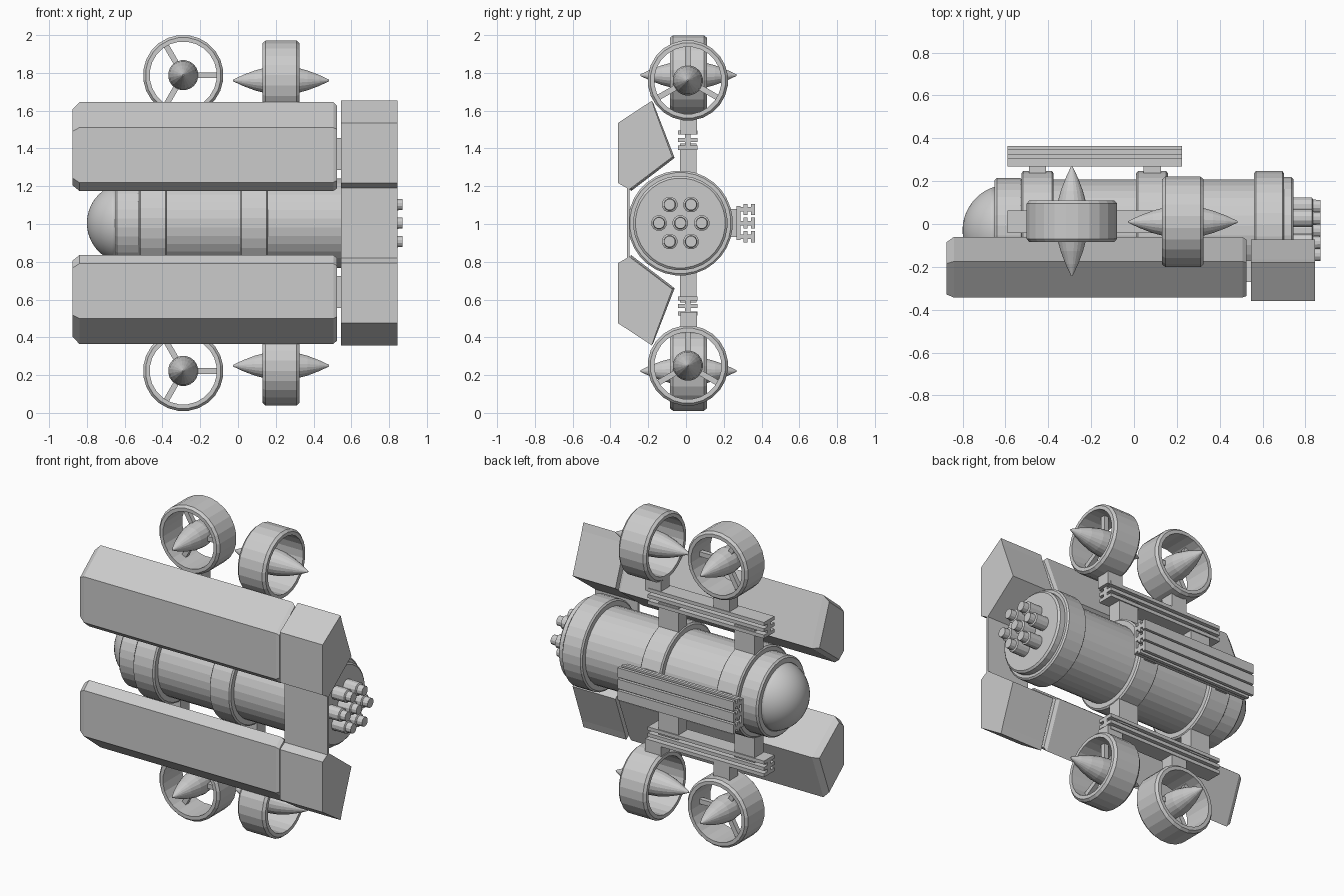
import bpy, bmesh, math
from mathutils import Vector

if "Cube" in bpy.data.objects:
    bpy.data.objects.remove(bpy.data.objects["Cube"], do_unlink=True)

grey = bpy.data.materials.new("plain_grey")
grey.use_nodes = True
COLOUR = (0.6, 0.6, 0.6, 1)
grey.diffuse_color = COLOUR
grey.node_tree.nodes["Principled BSDF"].inputs["Base Color"].default_value = COLOUR

MID = 1.005          # height of the hull axis
HULL = (0, -0.03, MID)


def finish(bm, name, smooth=False):
    bmesh.ops.recalc_face_normals(bm, faces=bm.faces)
    mesh = bpy.data.meshes.new(name)
    bm.to_mesh(mesh)
    bm.free()
    mesh.materials.append(grey)
    for p in mesh.polygons:
        p.use_smooth = smooth
    ob = bpy.data.objects.new(name, mesh)
    bpy.context.collection.objects.link(ob)
    return ob


def loft(bm, rings, closed=False):
    """Skin equal-sized rings of points, capping the ends unless closed."""
    rows = [[bm.verts.new(p) for p in ring] for ring in rings]
    n = len(rows[0])
    pairs = list(zip(rows, rows[1:])) + ([(rows[-1], rows[0])] if closed else [])
    for a, b in pairs:
        for i in range(n):
            j = (i + 1) % n
            bm.faces.new((a[i], a[j], b[j], b[i]))
    if not closed:
        bm.faces.new(rows[0])
        bm.faces.new(rows[-1])


def lathe(name, profile, centre, axis="x", segs=32, closed=False, smooth=False):
    """Turn (along, radius) points about the x or y axis."""
    c = Vector(centre)
    rings = []
    for t, r in profile:
        ring = []
        for i in range(segs):
            a = math.tau * (i + 0.5) / segs
            u, v = r * math.cos(a), r * math.sin(a)
            ring.append(c + Vector((t, u, v) if axis == "x" else (u, t, v)))
        rings.append(ring)
    bm = bmesh.new()
    loft(bm, rings, closed)
    return finish(bm, name, smooth)


def prism(name, section, x0, x1, side=1, chamfer=(0, 0)):
    """Extrude a (y, height above hull axis) section along x, with chamfered ends."""
    cy = sum(p[0] for p in section) / len(section)
    cz = sum(p[1] for p in section) / len(section)

    def ring(x, k):
        return [(x, cy + (y - cy) * k, MID + side * (cz + (z - cz) * k)) for y, z in section]
    stations = [(x0, 1), (x1, 1)]
    if chamfer[0]:
        stations = [(x0, 0.86), (x0 + chamfer[0], 1), (x1 - chamfer[1], 1), (x1, 0.93)]
    bm = bmesh.new()
    loft(bm, [ring(x, k) for x, k in stations])
    return finish(bm, name)


def block(name, x0, x1, y0, y1, h0, h1, side=1):
    return prism(name, [(y0, h0), (y1, h0), (y1, h1), (y0, h1)], x0, x1, side)


def strut(name, centre, axis, angle, r0, r1, w=0.015):
    """Square spoke from hub to duct."""
    c = Vector(centre)
    if axis == "y":
        d = Vector((math.cos(angle), 0, math.sin(angle)))
        n = Vector((0, 1, 0))
    else:
        d = Vector((0, math.cos(angle), math.sin(angle)))
        n = Vector((1, 0, 0))
    s = d.cross(n)
    bm = bmesh.new()
    loft(bm, [[c + d * r + s * w * i + n * w * j
               for i, j in ((-1, -1), (1, -1), (1, 1), (-1, 1))] for r in (r0, r1)])
    finish(bm, name)


# Pressure hull with dome, collars and end cap
lathe("hull_tube", [(-0.58, 0.238), (0.62, 0.238)], HULL)
lathe("front_flange", [(-0.65, 0.235), (-0.64, 0.245), (-0.53, 0.245), (-0.52, 0.238)], HULL)
dome = [(-0.585 - 0.215 * math.cos(a), 0.215 * math.sin(a))
        for a in (0.02 + 1.27 * i / 10 for i in range(11))]
lathe("dome", dome, HULL, smooth=True)
for i, (x0, x1) in enumerate(((-0.525, -0.375), (0.01, 0.158), (0.56, 0.70))):
    lathe(f"collar_{i + 1}", [(x0, 0.268), (x0 + 0.008, 0.278),
                              (x1 - 0.008, 0.278), (x1, 0.268)], HULL)
lathe("end_cap", [(0.65, 0.25), (0.735, 0.25), (0.745, 0.238)], HULL)

# Cable connectors on the end cap: one central, six around
spots = [(0, 0)] + [(0.113 * math.cos(k * math.pi / 3), 0.113 * math.sin(k * math.pi / 3))
                    for k in range(6)]
for i, (dy, dz) in enumerate(spots):
    lathe(f"connector_{i + 1}", [(0.74, 0.042), (0.83, 0.042), (0.835, 0.032), (0.87, 0.03)],
          (0, HULL[1] + dy, MID + dz), segs=12)

# Mirrored parts above and below the hull
POD = [(-0.343, 0.505), (-0.175, 0.64), (-0.06, 0.345), (-0.29, 0.17), (-0.343, 0.215)]
TAIL = [(-0.36, 0.53), (-0.18, 0.648), (-0.165, 0.60), (-0.072, 0.35), (-0.30, 0.178),
        (-0.36, 0.212)]
RAIL_X = (-0.59, 0.225)
for label, side in (("upper", 1), ("lower", -1)):
    prism(f"{label}_float", POD, -0.875, 0.525, side, (0.035, 0.02))
    prism(f"{label}_tail_box", TAIL, 0.545, 0.845, side)
    block(f"{label}_float_neck", 0.51, 0.56, -0.27, -0.17, 0.28, 0.45, side)

    # Slotted side rail: web with three flanges
    block(f"{label}_rail_web", *RAIL_X, -0.005, 0.025, 0.39, 0.49, side)
    for j, h in enumerate((0.388, 0.428, 0.468)):
        block(f"{label}_rail_flange_{j + 1}", *RAIL_X, -0.042, 0.062, h, h + 0.022, side)

    # Posts from collars to rail, and from rail to thrusters
    for j, x in enumerate((-0.45, 0.085)):
        block(f"{label}_collar_post_{j + 1}", x - 0.07, x + 0.07, -0.032, 0.055, 0.24, 0.42, side)
    for j, (x, top) in enumerate(((-0.29, 0.59), (0.19, 0.56))):
        block(f"{label}_thruster_post_{j + 1}", x - 0.055, x + 0.055, -0.03, 0.058, 0.47, top, side)

    # Ducted thrusters: one across the hull, one along it
    for kind, axis, c, spin in (
            ("cross", "y", (-0.29, 0.013, MID + side * 0.783), 0),
            ("main", "x", (0.228, 0.01, MID + side * 0.755), math.pi / 2)):
        name = f"{label}_{kind}"
        lathe(name + "_duct", [(-0.097, 0.178), (-0.097, 0.2), (-0.082, 0.213), (0.082, 0.213),
                               (0.097, 0.2), (0.097, 0.178)], c, axis, 24, closed=True)
        lathe(name + "_hub", [(-0.255, 0.004), (-0.2, 0.03), (-0.14, 0.053), (-0.07, 0.072),
                              (0, 0.08), (0.07, 0.072), (0.14, 0.053), (0.2, 0.03),
                              (0.255, 0.004)], c, axis, 20)
        for k in range(3):
            strut(f"{name}_strut_{k + 1}", c, axis, spin + k * math.tau / 3, 0.05, 0.185)

# Thin plate joining the tail boxes
block("tail_plate", 0.545, 0.845, -0.312, -0.298, -0.22, 0.22)

# Back rail: base plate with T-shaped bars, on two brackets
block("back_rail_base", *RAIL_X, 0.268, 0.288, -0.09, 0.09)
for j, h in enumerate((-0.072, 0, 0.072)):
    block(f"back_rail_stem_{j + 1}", *RAIL_X, 0.28, 0.35, h - 0.012, h + 0.012)
    for k, y in enumerate((0.305, 0.345)):
        block(f"back_rail_bar_{j + 1}_{k + 1}", *RAIL_X, y, y + 0.02, h - 0.03, h + 0.03)
for j, x in enumerate((-0.45, 0.085)):
    block(f"back_bracket_{j + 1}", x - 0.04, x + 0.04, 0.22, 0.275, -0.075, 0.075)
